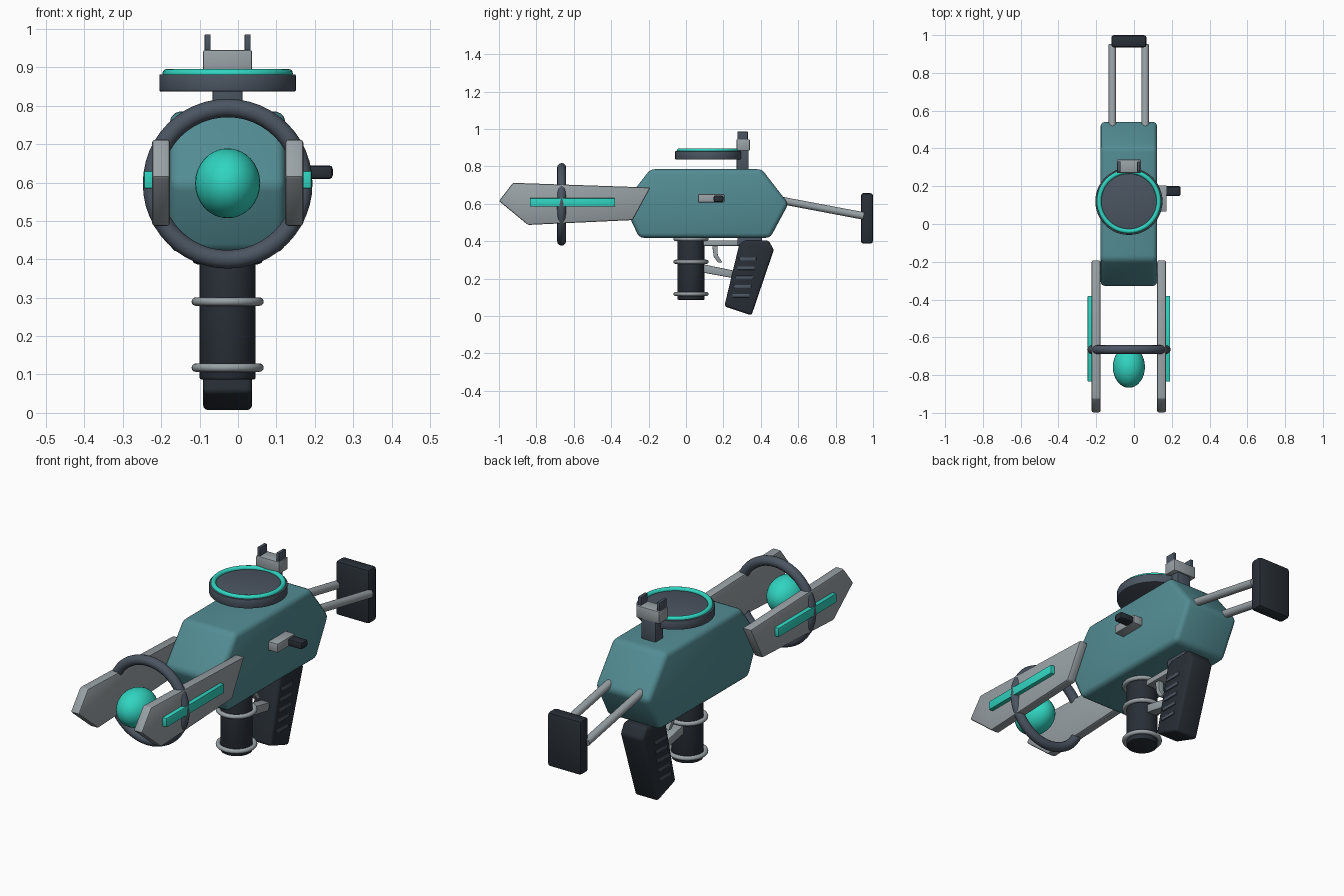
import bpy, bmesh, math
from mathutils import Matrix, Vector

if "Cube" in bpy.data.objects:
    bpy.data.objects.remove(bpy.data.objects["Cube"])

CX = -0.027  # centre plane of the main mass


def material(name, rgb):
    m = bpy.data.materials.new(name)
    m.diffuse_color = (*rgb, 1)
    m.use_nodes = True
    m.node_tree.nodes["Principled BSDF"].inputs["Base Color"].default_value = m.diffuse_color
    return m


TEAL = material("teal shell", (0.085, 0.265, 0.295))
GREY = material("light grey metal", (0.32, 0.36, 0.38))
DARK = material("dark rubber", (0.021, 0.028, 0.037))
SLATE = material("slate metal", (0.07, 0.09, 0.12))
CYAN = material("glowing cyan", (0.03, 0.66, 0.53))


def finish(name, bm, mat, bevel=0.0, segments=2, angle=35):
    """Bevel sharp edges, shade smooth by angle and link the object."""
    bmesh.ops.recalc_face_normals(bm, faces=bm.faces)
    if bevel:
        edges = [e for e in bm.edges if e.calc_face_angle(0) > math.radians(25)]
        bmesh.ops.bevel(bm, geom=edges, offset=bevel, segments=segments,
                        profile=0.5, affect='EDGES', clamp_overlap=True)
    mesh = bpy.data.meshes.new(name)
    bm.to_mesh(mesh)
    bm.free()
    mesh.shade_smooth()
    mesh.set_sharp_from_angle(angle=math.radians(angle))
    mesh.materials.append(mat)
    ob = bpy.data.objects.new(name, mesh)
    bpy.context.collection.objects.link(ob)
    return ob


def box(name, x, y, z, mat, bevel=0.005):
    """Box from (min, max) ranges."""
    bm = bmesh.new()
    bmesh.ops.create_cube(bm, size=1)
    for v in bm.verts:
        v.co = [(r[0] + r[1]) / 2 + c * (r[1] - r[0])
                for r, c in zip((x, y, z), v.co)]
    return finish(name, bm, mat, bevel)


def slab(name, profile, x0, x1, mat, bevel=0.005, segments=2):
    """Extrude a (y, z) outline from x0 to x1."""
    bm = bmesh.new()
    f = bm.faces.new([bm.verts.new((x0, y, z)) for y, z in profile])
    ext = bmesh.ops.extrude_face_region(bm, geom=[f])
    new = [g for g in ext["geom"] if isinstance(g, bmesh.types.BMVert)]
    bmesh.ops.translate(bm, vec=(x1 - x0, 0, 0), verts=new)
    return finish(name, bm, mat, bevel, segments)


def rod(name, a, b, r, mat, bevel=0.0, sides=32):
    """Cylinder between two points."""
    a, b = Vector(a), Vector(b)
    d = b - a
    m = Matrix.Translation((a + b) / 2) @ d.to_track_quat('Z', 'Y').to_matrix().to_4x4()
    bm = bmesh.new()
    bmesh.ops.create_cone(bm, cap_ends=True, segments=sides, radius1=r,
                          radius2=r, depth=d.length, matrix=m)
    return finish(name, bm, mat, bevel)


def ring(name, centre, major, minor, mat, axis='Z', n=48, k=12):
    bm = bmesh.new()
    rows = []
    for i in range(n):
        a = 2 * math.pi * i / n
        row = []
        for j in range(k):
            b = 2 * math.pi * j / k
            r, h = major + minor * math.cos(b), minor * math.sin(b)
            p = Vector((r * math.cos(a), r * math.sin(a), h))
            if axis == 'Y':
                p = Vector((p.x, p.z, p.y))
            row.append(bm.verts.new(p + Vector(centre)))
        rows.append(row)
    for i in range(n):
        for j in range(k):
            s, t = rows[i], rows[(i + 1) % n]
            bm.faces.new((s[j], t[j], t[(j + 1) % k], s[(j + 1) % k]))
    return finish(name, bm, mat, angle=60)


# Main body
slab("body", [(-0.335, 0.6), (-0.19, 0.785), (0.405, 0.785), (0.548, 0.6),
              (0.45, 0.418), (-0.25, 0.418)], CX - 0.15, CX + 0.15, TEAL, 0.025, 3)

# Front prongs with glowing strips
for side, s in (("left", -1), ("right", 1)):
    slab(side + "_prong", [(-1.0, 0.615), (-0.925, 0.712), (-0.19, 0.687),
                           (-0.285, 0.513), (-0.845, 0.487)],
         CX + s * 0.15, CX + s * 0.197, GREY, 0.008)
    box(side + "_strip", sorted((CX + s * 0.19, CX + s * 0.218)),
        (-0.835, -0.38), (0.585, 0.63), CYAN, 0.003)

# Emitter ring and orb
ring("emitter_ring", (CX, -0.665, 0.597), 0.197, 0.024, SLATE, 'Y')
orb = bmesh.new()
bmesh.ops.create_uvsphere(orb, u_segments=32, v_segments=16, radius=1,
                          matrix=Matrix.Translation((CX, -0.757, 0.598))
                          @ Matrix.Diagonal((0.085, 0.11, 0.091, 1)))
finish("energy_orb", orb, CYAN, angle=60)

# Top dish
rod("dish", (CX, 0.12, 0.837), (CX, 0.12, 0.882), 0.178, SLATE, 0.004, 48)
ring("dish_rim", (CX, 0.12, 0.884), 0.158, 0.012, CYAN)

# Rear sight
box("sight_post", (CX - 0.039, CX + 0.039), (0.27, 0.335), (0.77, 0.89), SLATE)
box("sight_block", (CX - 0.064, CX + 0.064), (0.27, 0.341), (0.884, 0.945), GREY)
for s in (-1, 1):
    box("sight_tooth", (CX + s * 0.052 - 0.008, CX + s * 0.052 + 0.008),
        (0.275, 0.331), (0.94, 0.986), SLATE, 0.003)

# Side lever
box("lever_base", (0.115, 0.173), (0.065, 0.205), (0.607, 0.652), GREY)
box("lever_handle", (0.165, 0.247), (0.148, 0.2), (0.609, 0.645), DARK, 0.01)

# Stock
for s in (-1, 1):
    rod("stock_rod", (CX + s * 0.087, 0.5, 0.62), (CX + s * 0.087, 0.95, 0.535),
        0.02, GREY, sides=20)
box("butt_pad", (CX - 0.093, CX + 0.093), (0.935, 1.0), (0.387, 0.657), DARK, 0.014)

# Front hand grip with bands
rod("fore_grip", (CX, 0.027, 0.087), (CX, 0.027, 0.43), 0.073, DARK, 0.005)
for z in (0.118, 0.29, 0.412):
    ring("fore_grip_band", (CX, 0.027, z), 0.083, 0.011, GREY)

# Trigger group
box("trigger_rail", (CX - 0.03, CX + 0.03), (0.09, 0.29), (0.375, 0.405), GREY)
slab("guard_bar", [(0.09, 0.277), (0.26, 0.242), (0.25, 0.203), (0.09, 0.232)],
     CX - 0.025, CX + 0.025, GREY)
slab("trigger", [(0.14, 0.38), (0.168, 0.38), (0.17, 0.325), (0.195, 0.285),
                 (0.172, 0.285), (0.148, 0.318)], CX - 0.015, CX + 0.015, GREY, 0.003)

# Rear pistol grip
box("grip_mount", (CX - 0.055, CX + 0.055), (0.275, 0.405), (0.375, 0.43), SLATE)
slab("rear_grip", [(0.285, 0.385), (0.315, 0.405), (0.44, 0.405), (0.47, 0.355),
                   (0.35, 0.003), (0.205, 0.052)], CX - 0.064, CX + 0.064, DARK, 0.014, 3)
for i in range(5):
    y, z = 0.33 - i * 0.009, 0.305 - i * 0.049
    box("grip_rib", (CX - 0.069, CX + 0.069), (y - 0.046, y + 0.046),
        (z - 0.009, z + 0.009), SLATE, 0.003)
